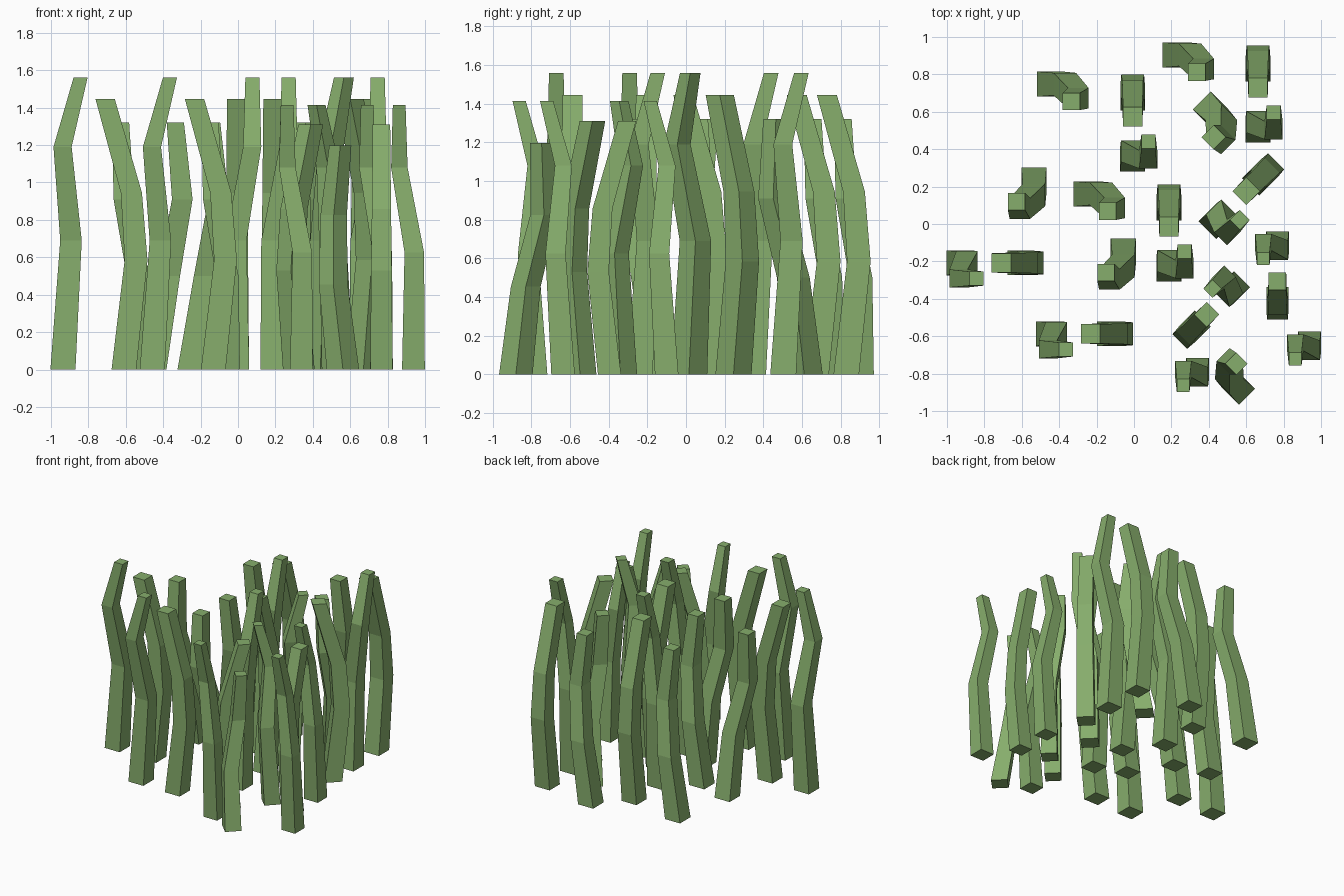
import bpy, bmesh
from math import radians
from mathutils import Matrix, Vector

if "Cube" in bpy.data.objects:
    bpy.data.objects.remove(bpy.data.objects["Cube"])

green = bpy.data.materials.new("grass_green")
green.diffuse_color = (0.24, 0.42, 0.15, 1)
green.use_nodes = True
green.node_tree.nodes["Principled BSDF"].inputs["Base Color"].default_value = green.diffuse_color

# Three blade shapes: position in the tuft, then rings of (x, y, z, width)
BLADES = {
    "tall": ((0, 0), [(0, 0, 0, .134), (.043, .005, .69, .115),
                      (-.002, -.083, 1.19, .097), (.094, -.084, 1.56, .075)]),
    "middle": ((.326, 0), [(0, 0, 0, .132), (.065, 0, .585, .122),
                           (.04, 0, .945, .113), (-.10, 0, 1.445, .103)]),
    "short": ((.401, .443), [(0, 0, 0, .135), (0, -.08, .50, .12),
                             (-.075, -.152, .91, .11), (-.093, -.115, 1.32, .092)]),
}
ALL = ("tall", "middle", "short")

# Tufts: x, y, turn in degrees, scale, blades present
TUFTS = [
    (-.936, -.208, 0, 1, ALL),
    (-.458, -.587, 0, 1, ALL),
    (-.007, .347, 90, 1, ALL),
    (.187, -.24, 90, 1, ALL),
    (.663, .503, 90, 1, ALL),
    (.44, .015, 45, 1, ALL),
    (.767, -.10, 270, .907, ("tall", "middle")),
    (.339, -.778, 270, .907, ("tall",)),
    (.938, -.636, 270, .907, ("tall",)),
    (.534, -.339, 225, .907, ALL),
]


def blade_mesh(name, rings):
    """Bent, tapering square stalk with capped ends."""
    bm = bmesh.new()
    loops = []
    for x, y, z, w in rings:
        h = w / 2
        loops.append([bm.verts.new((x + sx * h, y + sy * h, z))
                      for sx, sy in ((-1, -1), (1, -1), (1, 1), (-1, 1))])
    for a, b in zip(loops, loops[1:]):
        for i in range(4):
            j = (i + 1) % 4
            bm.faces.new((a[i], a[j], b[j], b[i]))
    bm.faces.new(loops[0][::-1])
    bm.faces.new(loops[-1])
    me = bpy.data.meshes.new(name)
    bm.to_mesh(me)
    bm.free()
    me.materials.append(green)
    return me


meshes = {k: blade_mesh(k + "_blade", rings) for k, (_, rings) in BLADES.items()}

# Place the blades of every tuft
for x, y, turn, size, kinds in TUFTS:
    tuft = (Matrix.Translation((x, y, 0)) @ Matrix.Rotation(radians(turn), 4, 'Z')
            @ Matrix.Scale(size, 4))
    for kind in kinds:
        ob = bpy.data.objects.new(kind + "_grass_blade", meshes[kind])
        bpy.context.collection.objects.link(ob)
        ob.matrix_world = tuft @ Matrix.Translation(Vector((*BLADES[kind][0], 0)))
